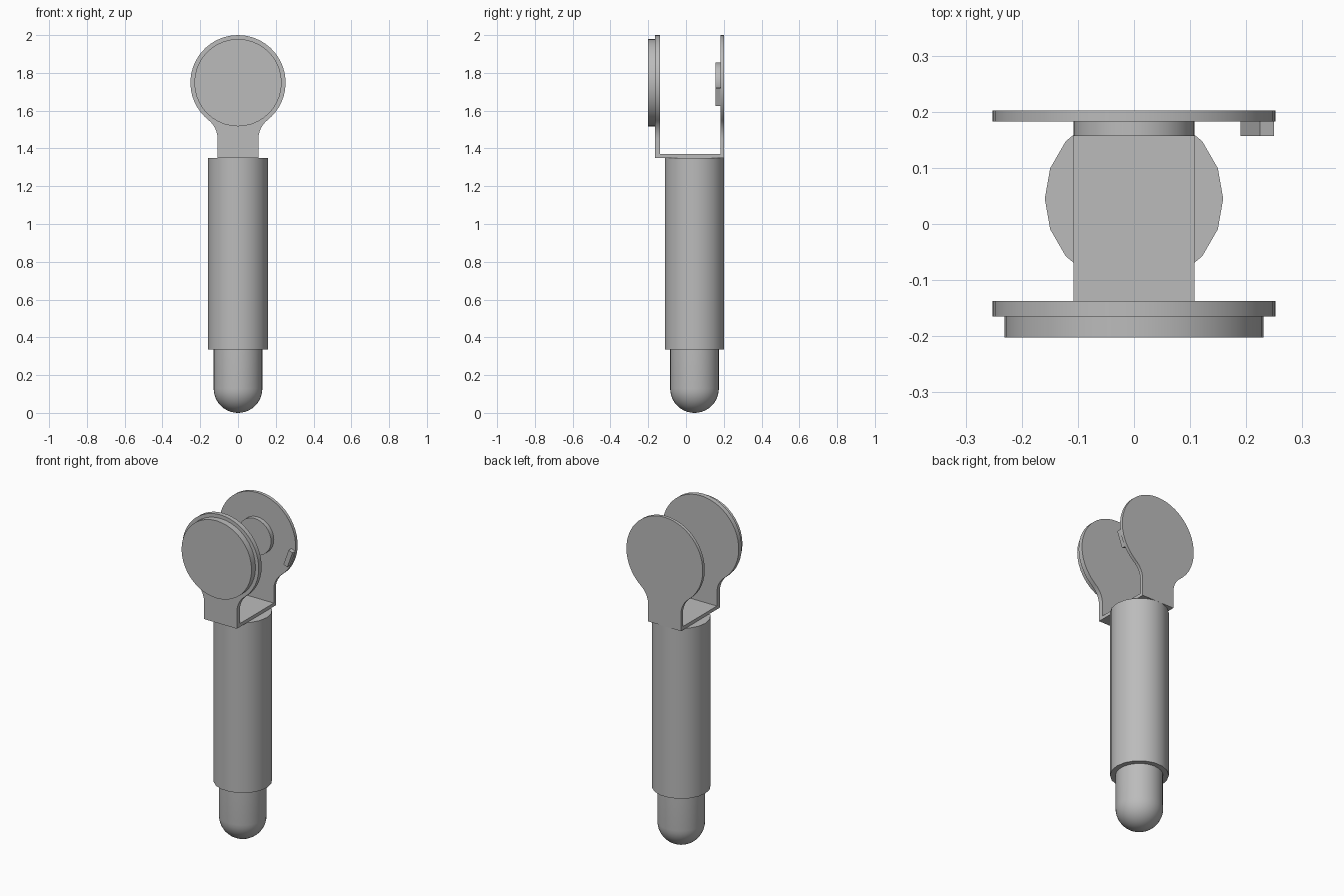
import bpy, bmesh, math
from mathutils import Matrix

cube = bpy.data.objects.get("Cube")
if cube:
    bpy.data.objects.remove(cube, do_unlink=True)

GREY = (0.5, 0.5, 0.5, 1)
mat = bpy.data.materials.new("plain grey")
mat.use_nodes = True
mat.diffuse_color = GREY
mat.node_tree.nodes["Principled BSDF"].inputs["Base Color"].default_value = GREY

AXIS_Y = 0.045   # handle axis
HEAD_Z = 1.748   # centre of the round heads
HEAD_R = 0.252
NECK = 0.108     # half width of the bracket neck
BASE_Z = 1.35


def finish(name, bm):
    bmesh.ops.remove_doubles(bm, verts=bm.verts, dist=1e-5)
    bmesh.ops.recalc_face_normals(bm, faces=bm.faces)
    mesh = bpy.data.meshes.new(name)
    bm.to_mesh(mesh)
    bm.free()
    obj = bpy.data.objects.new(name, mesh)
    bpy.context.collection.objects.link(obj)
    mesh.materials.append(mat)
    bpy.ops.object.select_all(action='DESELECT')
    obj.select_set(True)
    bpy.context.view_layer.objects.active = obj
    bpy.ops.object.shade_smooth_by_angle(angle=math.radians(35))
    return obj


def lathe(name, profile, sides):
    """Spin an (r, z) profile about the handle axis."""
    bm = bmesh.new()
    verts = [bm.verts.new((r, AXIS_Y, z)) for r, z in profile]
    edges = [bm.edges.new(pair) for pair in zip(verts, verts[1:])]
    bmesh.ops.spin(bm, geom=verts + edges, cent=(0, AXIS_Y, 0), axis=(0, 0, 1),
                   angle=math.tau, steps=sides)
    return finish(name, bm)


def plate(name, outline, y0, y1):
    """Extrude an (x, z) outline from y0 to y1."""
    bm = bmesh.new()
    face = bm.faces.new([bm.verts.new((x, y0, z)) for x, z in outline])
    out = bmesh.ops.extrude_face_region(bm, geom=[face])
    moved = [v for v in out["geom"] if isinstance(v, bmesh.types.BMVert)]
    bmesh.ops.translate(bm, verts=moved, vec=(0, y1 - y0, 0))
    return finish(name, bm)


def arc(cx, cz, r, a0, a1, n):
    return [(cx + r * math.cos(a0 + (a1 - a0) * i / n),
             cz + r * math.sin(a0 + (a1 - a0) * i / n)) for i in range(n + 1)]


def circle(r, n):
    return arc(0, HEAD_Z, r, 0, math.tau, n)[:-1]


# Handle tube and rounded tip
lathe("handle_tube", [(0, 0.335), (0.159, 0.335), (0.159, BASE_Z), (0, BASE_Z)], 18)
TIP = 0.129
lathe("rounded_tip", arc(0, TIP, TIP, -math.pi / 2, 0, 10) + [(TIP, 0.34), (0, 0.34)], 32)

# Paddle outline: neck, concave fillet, round head
fillet_r, fillet_z = 0.128, 1.45
join = math.atan2(fillet_z - HEAD_Z, NECK + fillet_r)
right = [(NECK, BASE_Z)]
right += arc(NECK + fillet_r, fillet_z, fillet_r, math.pi, math.pi + join, 8)
right += arc(0, HEAD_Z, HEAD_R, join, math.pi / 2, 20)[1:]
paddle = right + [(-x, z) for x, z in reversed(right[:-1])]
plate("front_paddle", paddle, -0.165, -0.137)
plate("back_paddle", paddle, 0.183, 0.202)

# Floor joining the two paddles
floor = [(-NECK, BASE_Z), (NECK, BASE_Z), (NECK, 1.37), (-NECK, 1.37)]
plate("bracket_floor", floor, -0.14, 0.185)

# Raised front disc and inner boss
plate("front_disc", circle(0.231, 40), -0.202, -0.163)
plate("inner_boss", circle(0.108, 32), 0.157, 0.185)

# Small stop tab near the rim of the back paddle
bm = bmesh.new()
bmesh.ops.create_cube(bm, size=1, matrix=Matrix.Translation((0.22, 0.171, 1.675))
                      @ Matrix.Rotation(math.radians(20), 4, 'Y')
                      @ Matrix.Diagonal((0.027, 0.028, 0.1, 1)))
finish("stop_tab", bm)
